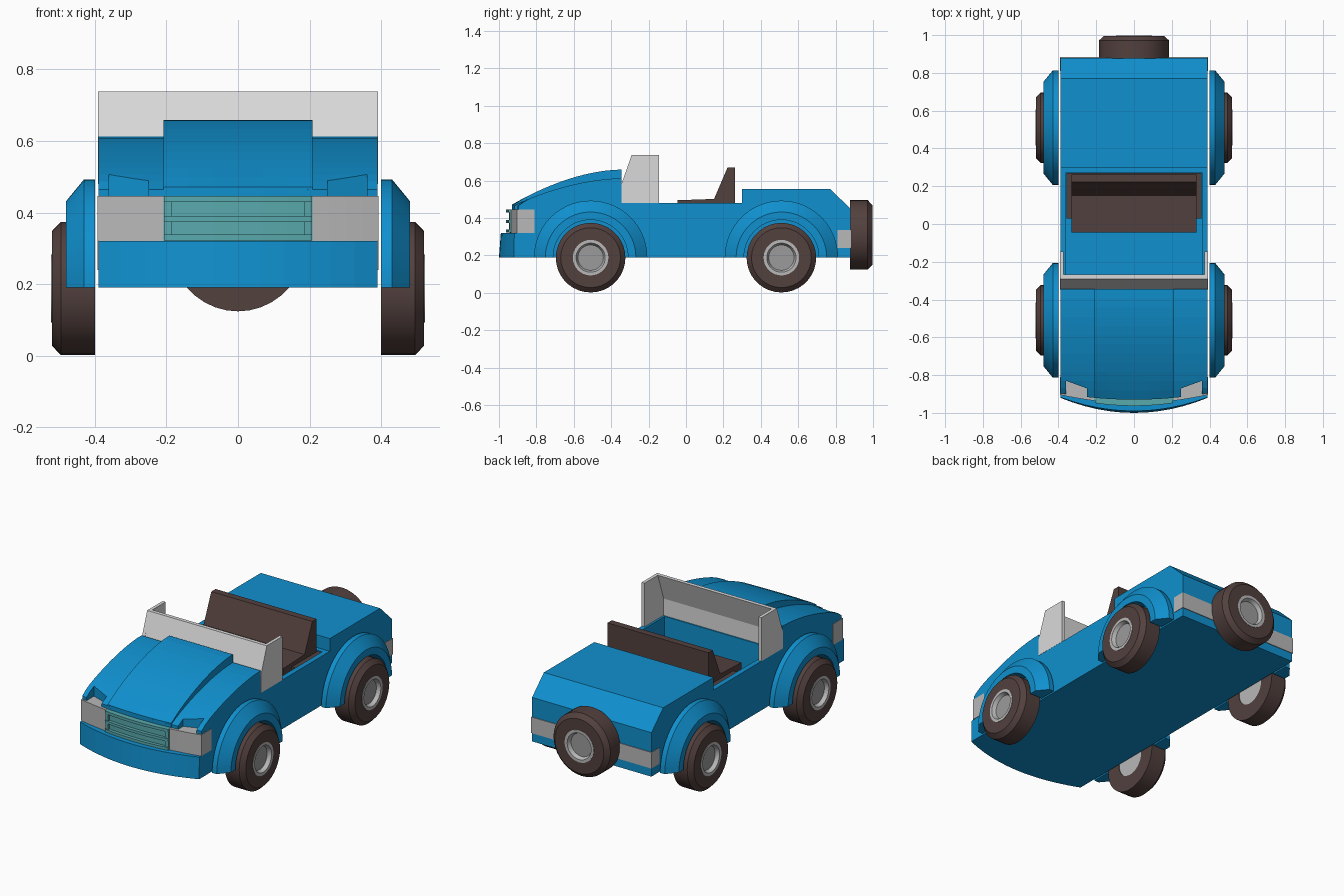
import bpy, bmesh, math
from mathutils import Vector

if "Cube" in bpy.data.objects:
    bpy.data.objects.remove(bpy.data.objects["Cube"])


def material(name, r, g, b):
    m = bpy.data.materials.new(name)
    m.diffuse_color = (r, g, b, 1)
    m.use_nodes = True
    m.node_tree.nodes["Principled BSDF"].inputs["Base Color"].default_value = m.diffuse_color
    return m


BLUE = material("azure_paint", 0.005, 0.28, 0.62)
BROWN = material("dark_brown_rubber", 0.085, 0.052, 0.048)
GLASS = material("pale_grey_screen", 0.70, 0.70, 0.70)
LAMP = material("lamp_grey", 0.48, 0.48, 0.48)
DISC = material("hub_grey", 0.33, 0.33, 0.33)
TEAL = material("teal_grille", 0.10, 0.40, 0.42)


def finish(name, bm, mats, smooth=False):
    bmesh.ops.recalc_face_normals(bm, faces=bm.faces)
    me = bpy.data.meshes.new(name)
    bm.to_mesh(me)
    bm.free()
    for m in mats:
        me.materials.append(m)
    ob = bpy.data.objects.new(name, me)
    bpy.context.collection.objects.link(ob)
    if smooth:
        bpy.ops.object.select_all(action='DESELECT')
        ob.select_set(True)
        bpy.context.view_layer.objects.active = ob
        bpy.ops.object.shade_smooth_by_angle(angle=math.radians(25))
    return ob


def bend(x, y):
    """Curve the nose backwards towards the sides, seen from above."""
    k = min(max((-y - 0.8) / 0.2, 0), 1)
    return y + 0.08 * k * k * (x / 0.39) ** 2


def extrude(name, profile, x0, x1, mat, segs=1):
    """Extrude a (y, z) outline along x with the nose bend applied."""
    bm = bmesh.new()
    rings = []
    for i in range(segs + 1):
        x = x0 + (x1 - x0) * i / segs
        rings.append([bm.verts.new((x, bend(x, y), z)) for y, z in profile])
    n = len(profile)
    for a, b in zip(rings, rings[1:]):
        for j in range(n):
            k = (j + 1) % n
            bm.faces.new((a[j], a[k], b[k], b[j]))
    bm.faces.new(rings[0])
    bm.faces.new(rings[-1])
    return finish(name, bm, [mat])


def box(name, x0, x1, y0, y1, z0, z1, mat, segs=1):
    return extrude(name, [(y0, z0), (y0, z1), (y1, z1), (y1, z0)], x0, x1, mat, segs)


def lathe(name, profile, centre, axes, mats, segs=36, arc=2 * math.pi, inner=None):
    """Revolve a closed (axial, radius) outline; a partial arc is capped."""
    a, b, c = (Vector(v) for v in axes)
    full = arc > 6
    bm = bmesh.new()
    rings = []
    for i in range(segs if full else segs + 1):
        t = arc * i / segs
        d = b * math.cos(t) + c * math.sin(t)
        rings.append([bm.verts.new(Vector(centre) + a * h + d * r) for h, r in profile])
    n = len(profile)
    for i in range(segs):
        p, q = rings[i], rings[(i + 1) % len(rings)]
        for j in range(n):
            k = (j + 1) % n
            if profile[j][1] == 0 and profile[k][1] == 0:
                continue
            f = bm.faces.new((p[j], p[k], q[k], q[j]))
            if inner and profile[j][1] <= inner and profile[k][1] <= inner:
                f.material_index = 1
    if not full:
        bm.faces.new(rings[0])
        bm.faces.new(rings[-1])
    bmesh.ops.remove_doubles(bm, verts=bm.verts, dist=1e-5)
    return finish(name, bm, mats, True)


def cut(target, cutter):
    cutter.hide_render = True
    cutter.hide_viewport = True
    m = target.modifiers.new("cut", 'BOOLEAN')
    m.operation = 'DIFFERENCE'
    m.solver = 'EXACT'
    m.object = cutter


def hood_curve(z0, rise, n=12):
    return [(-0.93 + 0.585 * i / n, z0 + rise * (1 - (1 - i / n) ** 1.8)) for i in range(n + 1)]


# Body tub with bumper, hood sides and rear deck
outline = ([(-1.0, 0.19), (-0.99, 0.32), (-0.925, 0.32)] + hood_curve(0.465, 0.147)
           + [(-0.345, 0.48), (0.30, 0.48), (0.30, 0.555), (0.77, 0.555),
              (0.88, 0.45), (0.88, 0.19)])
body = extrude("body", outline, -0.39, 0.39, BLUE, 12)
cut(body, box("cockpit_cutter", -0.36, 0.36, -0.315, 0.272, 0.25, 0.60, BLUE))

# Raised hood panel
extrude("hood_panel", [(-0.93, 0.446)] + hood_curve(0.472, 0.187) + [(-0.345, 0.5)],
        -0.208, 0.208, BLUE, 6)

for s, side in ((1, "right"), (-1, "left")):
    # Recess in the hood above each headlight
    bm = bmesh.new()
    plan = [(0.25, -1.05), (0.25, -0.87), (0.36, -0.83), (0.36, -1.05)]
    lo, hi = ([bm.verts.new((s * x, y, z)) for x, y in plan] for z in (0.443, 0.62))
    bm.faces.new(lo)
    bm.faces.new(hi)
    for j in range(4):
        k = (j + 1) % 4
        bm.faces.new((lo[j], lo[k], hi[k], hi[j]))
    cut(body, finish(side + "_recess_cutter", bm, [BLUE]))

    # Lamps
    box(side + "_headlight", s * 0.208, s * 0.393, -0.948, -0.81, 0.321, 0.446, LAMP, 4)
    box(side + "_tail_light", s * 0.17, s * 0.393, 0.81, 0.884, 0.24, 0.335, LAMP)

    # Windscreen wing
    extrude(side + "_screen_wing", [(-0.346, 0.48), (-0.346, 0.58), (-0.29, 0.738),
                                    (-0.145, 0.738), (-0.145, 0.48)],
            s * 0.372, s * 0.391, GLASS)

    # Fenders and wheels
    for y, end in ((-0.51, "front"), (0.51, "rear")):
        label = f"{end}_{side}_"
        axes = ((s, 0, 0), (0, 1, 0), (0, 0, 1))
        lathe(label + "fender", [(0, 0.2), (0, 0.303), (0.03, 0.303), (0.08, 0.242), (0.08, 0.2)],
              (s * 0.4, y, 0.19), axes, [BLUE], 28, math.pi)

wheels = [(f"{e}_{n}", (s * 0.4, y, 0.188), ((s, 0, 0), (0, 1, 0), (0, 0, 1)))
          for s, n in ((1, "right"), (-1, "left")) for y, e in ((-0.51, "front"), (0.51, "rear"))]
wheels.append(("spare", (0, 0.876, 0.31), ((0, 1, 0), (1, 0, 0), (0, 0, 1))))
for label, centre, axes in wheels:
    lathe(label + "_tire", [(0, 0.094), (0, 0.186), (0.095, 0.186), (0.12, 0.16), (0.12, 0.094)],
          centre, axes, [BROWN])
    lathe(label + "_hub", [(0.003, 0), (0.003, 0.095), (0.122, 0.095), (0.122, 0.078),
                           (0.10, 0.068), (0.10, 0)],
          centre, axes, [LAMP, DISC], inner=0.07)

# Windscreen front pane
extrude("windscreen", [(-0.345, 0.48), (-0.345, 0.58), (-0.29, 0.738), (-0.268, 0.738),
                       (-0.322, 0.58), (-0.322, 0.48)], -0.39, 0.39, GLASS)

# Bench seat with side base
extrude("seat", [(-0.045, 0.24), (-0.045, 0.495), (0.15, 0.502), (0.222, 0.67),
                 (0.262, 0.67), (0.262, 0.24)], -0.33, 0.33, BROWN)
box("seat_base", -0.358, 0.358, 0.03, 0.27, 0.24, 0.475, BROWN)

# Grille: backing plate, crossbars and end posts
box("grille_plate", -0.208, 0.208, -0.943, -0.85, 0.321, 0.446, TEAL, 6)
for i, z in enumerate((0.322, 0.374, 0.43)):
    box(f"grille_bar_{i + 1}", -0.207, 0.207, -0.963, -0.93, z, z + 0.016, TEAL, 6)
for s, side in ((1, "right"), (-1, "left")):
    box(side + "_grille_post", s * 0.186, s * 0.206, -0.957, -0.93, 0.323, 0.444, TEAL)
